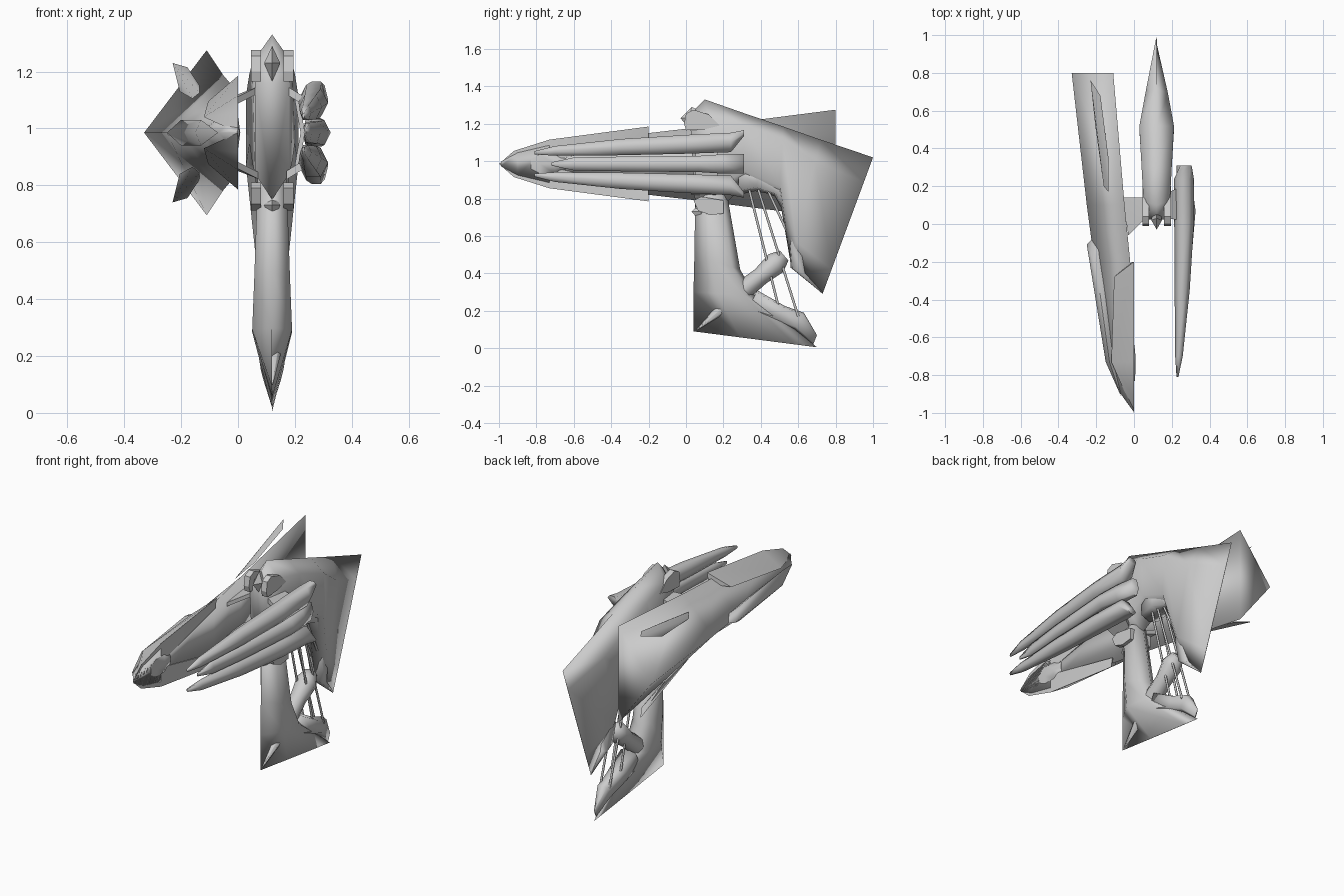
import bpy, bmesh, math
from mathutils import Vector

if "Cube" in bpy.data.objects:
    bpy.data.objects.remove(bpy.data.objects["Cube"])

CX, CZ = 0.12, 0.985   # hull centre plane, level of the side bodies
grey = bpy.data.materials.new("hull grey")
grey.diffuse_color = (0.6, 0.6, 0.6, 1)
grey.use_nodes = True
grey.node_tree.nodes["Principled BSDF"].inputs["Base Color"].default_value = grey.diffuse_color


def finish(name, bm, angle=40):
    bmesh.ops.recalc_face_normals(bm, faces=bm.faces)
    me = bpy.data.meshes.new(name)
    bm.to_mesh(me)
    bm.free()
    me.materials.append(grey)
    ob = bpy.data.objects.new(name, me)
    bpy.context.collection.objects.link(ob)
    bpy.ops.object.select_all(action='DESELECT')
    ob.select_set(True)
    bpy.context.view_layer.objects.active = ob
    bpy.ops.object.shade_smooth_by_angle(angle=math.radians(angle))
    return ob


def loft(name, rings, angle=80):
    """Skin matching rings of points and cap both ends."""
    bm = bmesh.new()
    rows = [[bm.verts.new(p) for p in r] for r in rings]
    n = len(rows[0])
    for a, b in zip(rows, rows[1:]):
        for i in range(n):
            j = (i + 1) % n
            bm.faces.new((a[i], a[j], b[j], b[i]))
    bm.faces.new(rows[0])
    bm.faces.new(rows[-1])
    return finish(name, bm, angle)


def blade(name, sections, t1=.1, t2=.85):
    """Loft symmetric about the hull plane: (y1, z1, y2, z2, half width)."""
    rings = []
    for y1, z1, y2, z2, w in sections:
        def at(t, s):
            return (CX + s * w, y1 + (y2 - y1) * t, z1 + (z2 - z1) * t)
        rings.append([at(0, 0), at(t1, 1), at(t2, 1), at(1, 0), at(t2, -1), at(t1, -1)])
    return loft(name, rings, 120)


def chunk(name, pts, angle=35):
    """Convex faceted block around the points."""
    bm = bmesh.new()
    for p in pts:
        bm.verts.new(p)
    bmesh.ops.convex_hull(bm, input=bm.verts)
    loose = [v for v in bm.verts if not v.link_faces]
    bmesh.ops.delete(bm, geom=loose, context='VERTS')
    return finish(name, bm, angle)


def tube(name, stops, n=8):
    """Round spindle in the hull plane through (y, z, radius) stops."""
    d = (Vector((0, *stops[-1][:2])) - Vector((0, *stops[0][:2]))).normalized()
    side, up = Vector((1, 0, 0)), d.cross(Vector((1, 0, 0)))
    turn = [2 * math.pi * i / n for i in range(n)]
    return loft(name, [[Vector((CX, y, z)) + r * (side * math.cos(t) + up * math.sin(t))
                        for t in turn] for y, z, r in stops])


def cable(x, a, b, r=.007):
    ob = tube("cable", [(*a, r), (*b, r)], 5)
    ob.location.x = x


def pod(name, sections, n=6):
    """Spindle along y: (y, x, z, x radius, z radius)."""
    return loft(name, [[(x + rx * math.cos(2 * math.pi * i / n), y,
                         z + rz * math.sin(2 * math.pi * i / n)) for i in range(n)]
                       for y, x, z, rx, rz in sections])


def flip(pts):
    return [(x, y, 2 * CZ - z) for x, y, z in pts]


# central hull with the swept tail
blade("main_hull", [(.02, 1.25, .05, .75, .06), (.1, 1.33, .22, .78, .07),
                    (.3, 1.26, .32, .88, .08), (.52, 1.185, .50, .80, .092),
                    (.72, 1.115, .56, .45, .06), (1.0, 1.02, .73, .29, .001)], .18, .82)
# lower fin
blade("lower_fin", [(.05, .86, .22, .82, .05), (.045, .5, .29, .42, .063),
                    (.04, .3, .37, .28, .07), (.04, .09, .70, .005, .001)], .38, .82)
# hooks at the tail tip and the fin tip
blade("fin_hook", [(.38, .31, .33, .2, .05), (.53, .225, .48, .14, .04),
                   (.63, .19, .58, .10, .03), (.70, .07, .68, .02, .003)])
blade("tail_hook", [(.58, .72, .66, .72, .05), (.55, .55, .63, .52, .045),
                    (.56, .43, .64, .40, .03), (.72, .30, .735, .295, .003)])
# arm rising from the fin
tube("fin_arm", [(.06, .10, .003), (.30, .305, .055), (.40, .385, .048),
                 (.48, .455, .062), (.525, .495, .035)])
# rigging cables
for s in (-1, 1):
    for a, b in (((.33, .88), (.50, .2)), ((.38, .87), (.60, .17)), ((.43, .86), (.57, .56))):
        cable(s * .03, a, b)
# hull underside keel block
blade("keel_block", [(.28, .98, .28, .82, .06), (.40, .97, .37, .84, .065),
                     (.53, .86, .47, .82, .06), (.58, .74, .52, .73, .045)])

# clamps above and below the hull front
clamp_up = ((-.01, 1.2), (.0, 1.255), (.04, 1.275), (.12, 1.25), (.18, 1.19), (.1, 1.17), (0, 1.165))
clamp_low = ((.04, .79), (.065, .735), (.13, .712), (.2, .72), (.2, .79), (.08, .81))
for name, prof in (("upper_clamp", clamp_up), ("lower_clamp", clamp_low)):
    for s in (-1, 1):
        chunk(name, [(CX + s * w, y, z) for w in (.04, .075) for y, z in prof], 25)
# nose cones over the front edge
for z, y, name in ((1.23, -.03, "upper_nose"), (.73, .03, "lower_nose")):
    chunk(name, [(CX, y, z), (CX, y + .06, z + .06), (CX, y + .06, z - .07),
                 (CX - .028, y + .05, z), (CX + .028, y + .05, z), (CX, y + .2, z)])

# large side body with a triangular section
loft("side_body", [[(xl, y, CZ), (xr, y, CZ + h), (xr, y, CZ - h)] for y, xl, xr, h in
                   ((.8, -.33, -.11, .29), (.1, -.25, -.05, .2), (-.2, -.21, -.02, .165),
                    (-.73, -.135, 0, .1), (-.9, -.07, 0, .06), (-.99, -.005, 0, .012))], 180)
# armoured hood around its front
upper = [(0, -.2, 1.185), (-.01, -.2, 1.12), (0, -.73, 1.115), (0, -.92, 1.055),
         (-.12, -.73, 1.04), (-.105, -.28, 1.095), (0, -.73, 1.0), (0, -1, CZ)]
spike = [(-.25, -.11, CZ), (-.20, -.22, 1.03), (-.20, -.22, .94), (-.15, -.73, CZ),
         (-.13, -.73, 1.03), (-.13, -.73, .94), (-.17, -.02, CZ), (-.07, -.91, CZ)]
lens = [(-.23, .76, 1.23), (-.178, .68, 1.215), (-.135, .35, 1.15), (-.135, .17, 1.125),
        (-.205, .52, 1.13), (-.16, .2, 1.105), (-.16, .4, 1.15)]
for f in (list, flip):
    chunk("hood_plate", f(upper), 60)
    chunk("side_body_fin", f(lens), 60)
chunk("hood_spike", spike, 60)
# faceted emitter on the inner face of the hood
pod("hood_emitter", [(-.64, -.01, CZ, .012, .035), (-.70, -.008, CZ, .016, .06),
                     (-.78, -.006, CZ, .014, .06), (-.83, -.004, CZ, .008, .03)])

# stacked pods on the other side
outer = [(.31, .275, 1.15, .03, .018), (.24, .265, 1.10, .052, .06), (0, .265, 1.09, .052, .058),
         (-.35, .255, 1.075, .04, .05), (-.7, .238, 1.055, .02, .03), (-.81, .23, 1.045, .005, .01)]
pod("upper_pod", outer)
pod("lower_pod", [(y, x, 2 * CZ - z, rx, rz) for y, x, z, rx, rz in outer])
pod("middle_pod", [(.31, .255, CZ, .03, .06), (.2, .268, CZ, .04, .06), (.07, .282, CZ, .044, .05),
                   (-.35, .265, CZ, .025, .045), (-.6, .245, CZ, .014, .04),
                   (-.72, .235, CZ, .004, .01)])

# struts joining both sides to the hull
for s in (-1, 1):
    z_in, z_out = CZ + s * .15, CZ + s * .10
    chunk("body_strut", [(x, y, z + d) for d in (-.012, .012) for x, y, z in
                         ((.07, .04, z_in), (.07, .14, z_in), (-.06, .14, z_out), (-.03, -.06, z_out))])
    chunk("pod_strut", [(x, y, z + d) for d in (-.015, .015) for x, y, z in
                        ((.17, .03, z_in), (.17, .16, z_in), (.25, .2, z_out), (.25, .02, z_out))])
    chunk("pod_bracket", [(x, y, CZ + s * z) for y in (.05, .17) for x, z in
                          ((.195, .14), (.215, .12), (.235, 0), (.22, 0))])
